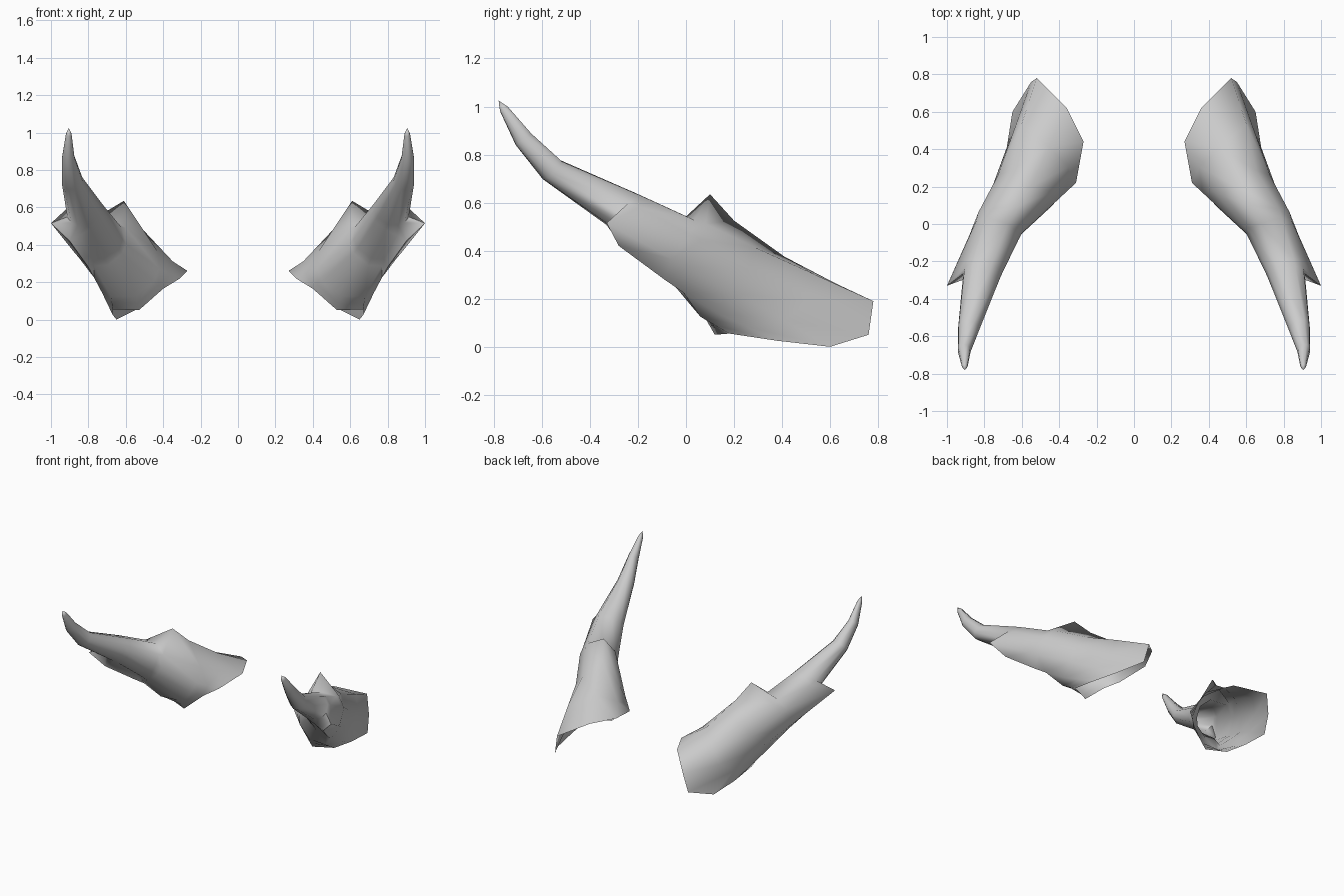
import bpy, bmesh, math
from mathutils import Vector

if "Cube" in bpy.data.objects:
    bpy.data.objects.remove(bpy.data.objects["Cube"])

# Angles around the horn axis (0 = outward, 90 = up)
ANGLES = [63, 25, -13, -41, -67, -101, -144, -168, 159, 120]


def ring(center, direction, r_side, r_up, pulled={}):
    """Ten-sided elliptical section across the direction, some points pulled."""
    c, d = Vector(center), Vector(direction).normalized()
    side = Vector((1, 0, 0))
    side = (side - d * side.dot(d)).normalized()
    up = d.cross(side)
    points = [c + side * r_side * math.cos(math.radians(a))
              + up * r_up * math.sin(math.radians(a)) for a in ANGLES]
    for i, p in pulled.items():
        points[i] = Vector(p)
    return points


# Open flared rim at the base
rim = [Vector(p) for p in [
    (0.52, 0.78, 0.19), (0.55, 0.76, 0.05), (0.65, 0.60, 0.0),
    (0.67, 0.38, 0.025), (0.67, 0.18, 0.055), (0.53, 0.12, 0.05),
    (0.40, 0.16, 0.165), (0.31, 0.22, 0.22), (0.27, 0.44, 0.26),
    (0.36, 0.62, 0.265)]]

# Sheath sections; pulled points form the two barbs and the lower ridge
axis = (0.3, -0.8, 0.47)
base = ring((0.58, 0.18, 0.28), axis, 0.17, 0.19, {
    9: (0.55, 0.20, 0.525), 2: (0.75, 0.22, 0.22),
    3: (0.725, 0.13, 0.14), 4: (0.68, 0.06, 0.125)})
neck = ring((0.72, 0.0, 0.41), axis, 0.13, 0.145, {
    9: (0.61, 0.10, 0.635), 8: (0.60, -0.025, 0.49),
    2: (0.85, 0.0, 0.33), 3: (0.77, -0.01, 0.225)})
neck_front = ring((0.735, -0.04, 0.435), axis, 0.125, 0.132, {
    2: (0.88, -0.06, 0.365), 3: (0.80, -0.09, 0.28)})
collar = ring((0.808, -0.24, 0.56), axis, 0.104, 0.097, {
    2: (1.0, -0.33, 0.515), 3: (0.90, -0.28, 0.42), 4: (0.85, -0.29, 0.45)})

# Bare horn sections up to the tip
collar_front = ring((0.82, -0.28, 0.582), axis, 0.10, 0.092)
bend = ring((0.885, -0.555, 0.737), (0.1, -0.35, 0.34), 0.058, 0.058)
upper = ring((0.908, -0.675, 0.865), (0.02, -0.2, 0.26), 0.035, 0.043)
end = ring((0.905, -0.757, 0.99), (0, -0.1, 0.17), 0.016, 0.02)

# Rounded section between the rim and the base
lower = [a.lerp(b, 0.5) for a, b in zip(rim, base)]
lower[9].z -= 0.02
lower[0].x += 0.015
lower[2].x -= 0.02

bm = bmesh.new()
rings = [[bm.verts.new(p) for p in r] for r in
         (rim, lower, base, neck, neck_front, collar, collar_front,
          bend, upper, end)]
n = len(ANGLES)
for a, b in zip(rings, rings[1:]):
    for i in range(n):
        j = (i + 1) % n
        bm.faces.new((a[i], a[j], b[j], b[i]))

# Pointed tip
tip = bm.verts.new((0.905, -0.78, 1.025))
for i in range(n):
    bm.faces.new((rings[-1][i], rings[-1][(i + 1) % n], tip))
bmesh.ops.recalc_face_normals(bm, faces=bm.faces)

mesh = bpy.data.meshes.new("horn_pair")
bm.to_mesh(mesh)
bm.free()
horns = bpy.data.objects.new("horn_pair", mesh)
bpy.context.collection.objects.link(horns)
bpy.context.view_layer.objects.active = horns
horns.select_set(True)
bpy.ops.object.shade_smooth_by_angle(angle=math.radians(75))

# Matching horn on the other side
mirror = horns.modifiers.new("mirror", 'MIRROR')
mirror.use_axis[0] = True
mirror.use_mirror_merge = False
